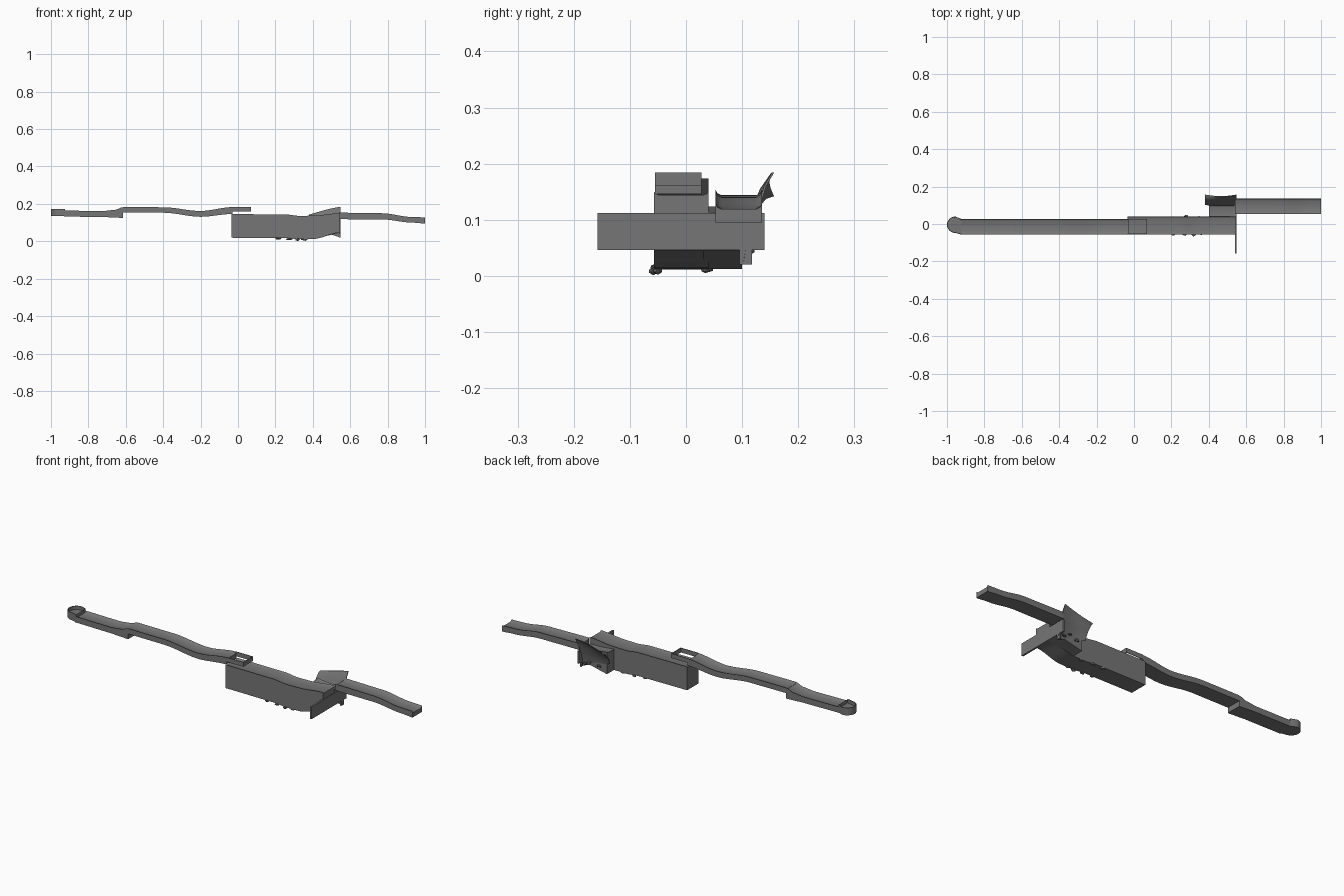
import bpy, bmesh, math, random
from mathutils import Vector

cube = bpy.data.objects.get("Cube")
if cube:
    bpy.data.objects.remove(cube)

grey = bpy.data.materials.new("stone_grey")
grey.use_nodes = True
GREY = (0.18, 0.18, 0.18, 1)
grey.diffuse_color = GREY
grey.node_tree.nodes["Principled BSDF"].inputs["Base Color"].default_value = GREY


def finish(name, bm, angle=35):
    bmesh.ops.recalc_face_normals(bm, faces=bm.faces)
    mesh = bpy.data.meshes.new(name)
    bm.to_mesh(mesh)
    bm.free()
    mesh.materials.append(grey)
    ob = bpy.data.objects.new(name, mesh)
    bpy.context.collection.objects.link(ob)
    bpy.ops.object.select_all(action='DESELECT')
    bpy.context.view_layer.objects.active = ob
    ob.select_set(True)
    bpy.ops.object.shade_smooth_by_angle(angle=math.radians(angle))
    return ob


def loft(bm, rings, caps=True):
    rows = [[bm.verts.new(p) for p in ring] for ring in rings]
    for a, b in zip(rows, rows[1:]):
        for i in range(len(a)):
            j = (i + 1) % len(a)
            bm.faces.new((a[i], a[j], b[j], b[i]))
    if caps:
        bm.faces.new(rows[0])
        bm.faces.new(rows[-1])


def eased(stations, steps=6):
    # Smooth in-between stations along a run
    out = []
    for a, b in zip(stations, stations[1:]):
        for k in range(steps):
            t = k / steps
            e = t * t * (3 - 2 * t)
            out.append([a[0] + (b[0] - a[0]) * t] +
                       [p + (q - p) * e for p, q in zip(a[1:], b[1:])])
    return out + [list(stations[-1])]


def section(x, top, bottom, y0, y1, dip=0.009):
    # Channel cross-section: solid base, dished floor, thin raised rims
    left = [(y0, top), (y0 + 0.003, top - dip * 0.6), (y0 + 0.01, top - dip)]
    right = [(y1 - 0.01, top - dip), (y1 - 0.003, top - dip * 0.6), (y1, top)]
    pts = [(y0, bottom)] + left + right + [(y1, bottom)]
    return [(x, y, z) for y, z in pts]


def channel(name, stations, y0, y1, dip=0.009):
    bm = bmesh.new()
    loft(bm, [section(*s, y0, y1, dip) for s in eased(stations)])
    return finish(name, bm)


def block(name, lo, hi):
    bm = bmesh.new()
    bmesh.ops.create_cube(bm, size=1)
    lo, hi = Vector(lo), Vector(hi)
    for v in bm.verts:
        v.co = (lo + hi) / 2 + v.co * (hi - lo)
    return finish(name, bm)


# Upper channels: x, top, bottom
channel("upper_channel", [(-0.93, 0.164, 0.132), (-0.72, 0.162, 0.13),
                          (-0.66, 0.168, 0.127), (-0.615, 0.182, 0.125)], -0.055, 0.028)
channel("middle_channel", [(-0.615, 0.183, 0.154), (-0.4, 0.182, 0.153),
                           (-0.2, 0.162, 0.131), (-0.03, 0.183, 0.146)], -0.055, 0.028)
channel("lower_channel", [(0.54, 0.153, 0.118), (0.77, 0.15, 0.117),
                          (0.93, 0.13, 0.1), (1.0, 0.128, 0.095)], 0.053, 0.135)

# Rounded start of the upper channel
def start_outline(inset):
    pts = [(-0.925, -0.055 + inset)]
    for k in range(13):
        a = -math.pi / 2 - math.pi * k / 12
        pts.append((-0.955 + (0.045 - inset) * math.cos(a), -0.004 + (0.044 - inset) * math.sin(a)))
    pts.append((-0.925, 0.028 - inset))
    return pts

bm = bmesh.new()
outer, inner = start_outline(0), start_outline(0.004)
rings = [[(x, y, z) for x, y in o] for o, z in
         ((outer, 0.134), (outer, 0.174), (inner, 0.174), (inner, 0.155))]
loft(bm, rings)
finish("channel_start", bm)

# Rails overhanging the tank
for name, y in (("front_overhang_rail", -0.055), ("back_overhang_rail", 0.025)):
    block(name, (-0.035, y, 0.16), (0.07, y + 0.003, 0.184))
block("overhang_end", (0.067, -0.055, 0.16), (0.07, 0.028, 0.184))

# Deep tank under the overhang
channel("tank", [(-0.035, 0.145, 0.019), (0.25, 0.144, 0.018), (0.33, 0.136, 0.011),
                 (0.4, 0.137, 0.012), (0.545, 0.15, 0.046)], -0.057, 0.04, 0.006)

# Side pocket turning back toward the lower channel
bm = bmesh.new()
loft(bm, [section(x, t, b, 0.03, 0.1, 0.006) for x, t, b in
          ((0.4, 0.13, 0.012), (0.47, 0.122, 0.028), (0.545, 0.12, 0.046))])
finish("side_pocket", bm)

# Thin end plate standing across the run
block("end_plate", (0.539, -0.158, 0.046), (0.548, 0.14, 0.112))
block("end_plate_foot", (0.541, 0.095, 0.02), (0.547, 0.118, 0.05))

# Curved splash sheet flaring outward behind the pocket
bm = bmesh.new()
profile = [(0.102, 0.02), (0.108, 0.06), (0.12, 0.1), (0.13, 0.13), (0.139, 0.16), (0.153, 0.184)]
rings = []
for k in range(13):
    u = k / 12
    x = 0.38 + 0.168 * u
    low = 0.055 * (1 - u)
    high = -0.042 * (1 - u) ** 1.3
    ring = []
    for side in (0, 0.004):
        pts = [(x, y + side - 0.008 * math.sin(u * math.pi),
                z + low + (high - low) * i / 5) for i, (y, z) in enumerate(profile)]
        ring += pts if side == 0 else pts[::-1]
    rings.append(ring)
loft(bm, rings)
finish("splash_sheet", bm)

# Small pebbles along the foot of the tank and behind the pocket
random.seed(4)
spots = [(0.21, -0.054, 0.015), (0.27, -0.055, 0.012), (0.32, -0.058, 0.009), (0.36, -0.05, 0.01),
         (0.22, 0.034, 0.015), (0.28, 0.04, 0.013), (0.35, 0.034, 0.011),
         (0.44, 0.112, 0.05), (0.49, 0.122, 0.06), (0.52, 0.115, 0.045)]
bm = bmesh.new()
for p in spots:
    made = bmesh.ops.create_icosphere(bm, subdivisions=1, radius=0.009)
    for v in made["verts"]:
        v.co = Vector((v.co.x * 1.5, v.co.y, v.co.z * 0.8)) * random.uniform(0.8, 1.15) + Vector(p)
finish("pebbles", bm)
